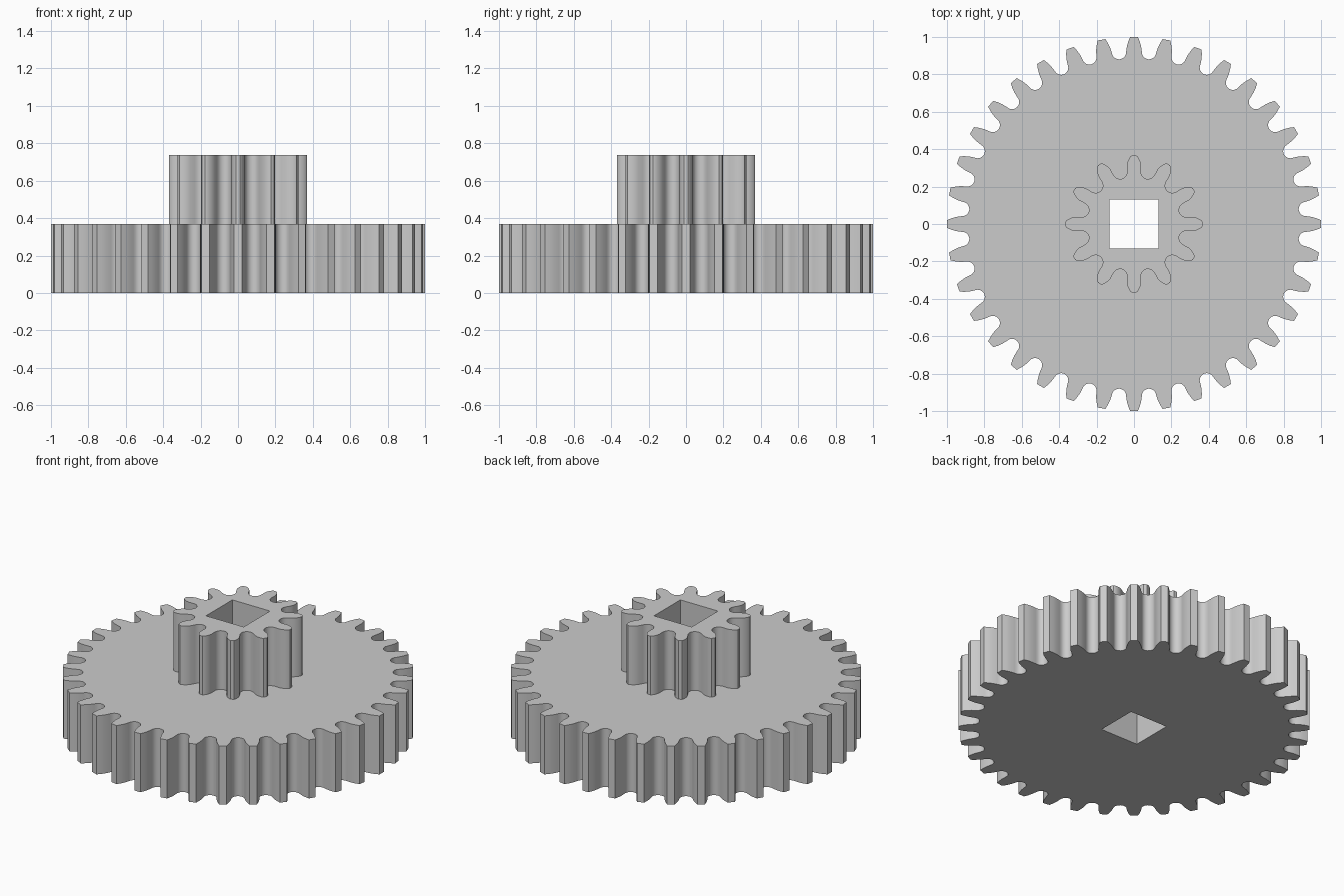
import bpy, bmesh
from math import sin, cos, pi
from mathutils import Vector

cube = bpy.data.objects.get("Cube")
if cube:
    bpy.data.objects.remove(cube, do_unlink=True)

STEP, TOP = 0.368, 0.737
HOLE = 0.131

# Right flank of each tooth, tip to neck, as (radius, half width)
WHEEL_FLANK = [(1.0, 0.021), (0.975, 0.031), (0.95, 0.038), (0.922, 0.042)]
PINION_FLANK = [(0.368, 0.010), (0.363, 0.017), (0.35, 0.026), (0.335, 0.033),
                (0.316, 0.037), (0.289, 0.036)]


def gear_outline(teeth, flank, segments=8):
    """Closed outline: tapered teeth joined by round-bottomed gaps."""
    half = pi / teeth
    neck_r, neck_w = flank[-1]
    gap = neck_r * sin(half) - neck_w
    points = [(-w, r) for r, w in reversed(flank)] + [(w, r) for r, w in flank]
    # Gap arc, built on the +y axis and then swung to the middle of the gap
    for i in range(1, segments):
        a = pi * i / segments
        x, y = -gap * cos(a), neck_r - gap * sin(a)
        points.append((x * cos(half) + y * sin(half), y * cos(half) - x * sin(half)))
    outline = []
    for t in range(teeth):
        c, s = cos(2 * half * t), sin(2 * half * t)
        outline += [(x * c + y * s, y * c - x * s) for x, y in points]
    return outline


def add_loop(bm, outline, z):
    return [bm.verts.new((x, y, z)) for x, y in outline]


def add_wall(bm, low, high):
    for i in range(len(low)):
        j = (i + 1) % len(low)
        bm.faces.new((low[i], low[j], high[j], high[i]))


def add_cap(bm, outer, inner, direction):
    edges = []
    for loop in (outer, inner):
        for i, v in enumerate(loop):
            w = loop[(i + 1) % len(loop)]
            edges.append(bm.edges.get((v, w)) or bm.edges.new((v, w)))
    bmesh.ops.triangle_fill(bm, edges=edges, use_beauty=True,
                            normal=Vector((0, 0, direction)))


wheel = gear_outline(36, WHEEL_FLANK)
pinion = gear_outline(12, PINION_FLANK)
square = [(-HOLE, -HOLE), (HOLE, -HOLE), (HOLE, HOLE), (-HOLE, HOLE)]

# Wheel, pinion and square bore as one closed body
bm = bmesh.new()
wheel_low, wheel_high = add_loop(bm, wheel, 0), add_loop(bm, wheel, STEP)
pinion_low, pinion_high = add_loop(bm, pinion, STEP), add_loop(bm, pinion, TOP)
bore_low, bore_high = add_loop(bm, square, 0), add_loop(bm, square, TOP)
add_wall(bm, wheel_low, wheel_high)
add_wall(bm, pinion_low, pinion_high)
add_wall(bm, bore_low, bore_high)
add_cap(bm, wheel_low, bore_low, -1)
add_cap(bm, wheel_high, pinion_low, 1)
add_cap(bm, pinion_high, bore_high, 1)
bmesh.ops.recalc_face_normals(bm, faces=bm.faces[:])

mesh = bpy.data.meshes.new("compound_gear")
bm.to_mesh(mesh)
bm.free()
gear = bpy.data.objects.new("compound_gear", mesh)
bpy.context.collection.objects.link(gear)

# Plain grey finish
grey = bpy.data.materials.new("light_grey")
grey.use_nodes = True
colour = (0.6, 0.6, 0.6, 1)
grey.diffuse_color = colour
grey.node_tree.nodes["Principled BSDF"].inputs["Base Color"].default_value = colour
mesh.materials.append(grey)

bpy.ops.object.select_all(action="DESELECT")
gear.select_set(True)
bpy.context.view_layer.objects.active = gear
bpy.ops.object.shade_smooth_by_angle(angle=pi / 6)
